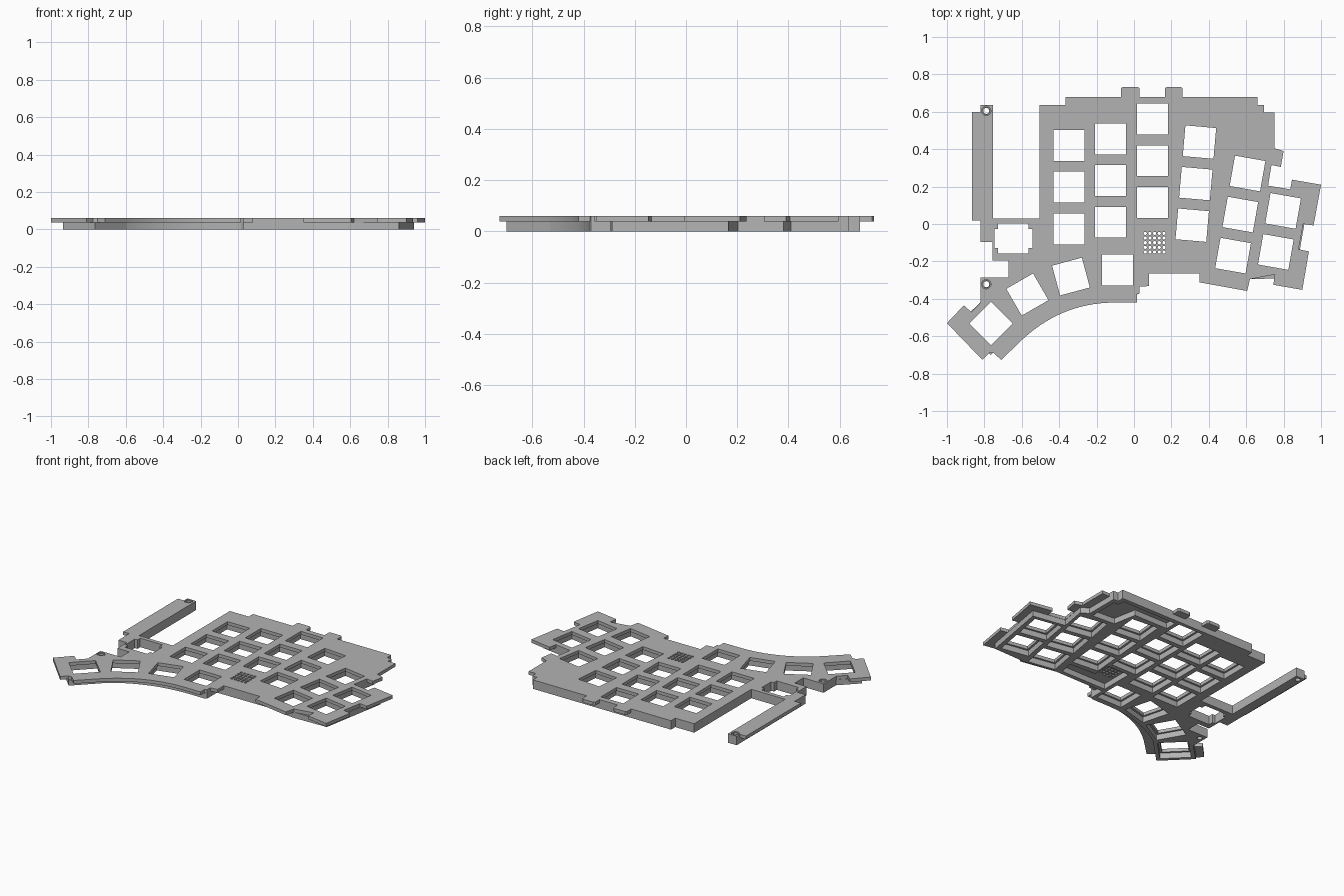
import bpy
from math import sin, cos, radians, pi
from mathutils import Vector

cube = bpy.data.objects.get("Cube")
if cube:
    bpy.data.objects.remove(cube, do_unlink=True)

PITCH = 0.223        # distance between key centres
KEY = 0.165          # key opening in the plate
POCKET = 0.19        # wider clearance below the plate
STEP_Z, TOP_Z = 0.038, 0.06

grey = bpy.data.materials.new("plate grey")
grey.use_nodes = True
grey.diffuse_color = (0.45, 0.45, 0.45, 1)
grey.node_tree.nodes["Principled BSDF"].inputs["Base Color"].default_value = (0.45, 0.45, 0.45, 1)


def square(centre, size, degrees):
    """Corners of a rotated square."""
    a, h = radians(degrees), size / 2
    x, y = centre
    return [(x + h * (i * cos(a) - j * sin(a)), y + h * (i * sin(a) + j * cos(a)))
            for i, j in ((-1, -1), (1, -1), (1, 1), (-1, 1))]


def circle(centre, radius, sides=20):
    return [(centre[0] + radius * cos(2 * pi * i / sides),
             centre[1] + radius * sin(2 * pi * i / sides)) for i in range(sides)]


def arc(start, control, end, steps=20):
    """Quadratic curve used for the thumb arch."""
    a, b, c = Vector(start), Vector(control), Vector(end)
    return [tuple(a * (1 - t) ** 2 + b * 2 * t * (1 - t) + c * t * t)
            for t in (i / steps for i in range(steps + 1))]


def sheet(name, outline, holes, low, high):
    """Extrude an outline with holes between two heights."""
    curve = bpy.data.curves.new(name + " profile", 'CURVE')
    curve.dimensions = '2D'
    curve.fill_mode = 'BOTH'
    curve.extrude = (high - low) / 2
    for loop in [outline] + holes:
        spline = curve.splines.new('POLY')
        spline.points.add(len(loop) - 1)
        for point, (x, y) in zip(spline.points, loop):
            point.co = (x, y, 0, 1)
        spline.use_cyclic_u = True
    helper = bpy.data.objects.new(name + " helper", curve)
    bpy.context.collection.objects.link(helper)
    bpy.context.view_layer.update()
    graph = bpy.context.evaluated_depsgraph_get()
    mesh = bpy.data.meshes.new_from_object(helper.evaluated_get(graph))
    bpy.data.objects.remove(helper, do_unlink=True)
    mesh.name = name
    for face in mesh.polygons:
        face.use_smooth = False
    mesh.materials.clear()
    mesh.materials.append(grey)
    obj = bpy.data.objects.new(name, mesh)
    obj.location.z = (low + high) / 2
    bpy.context.collection.objects.link(obj)
    return obj


# Key positions: finger columns (rear key, tilt, count), then the thumb fan
keys = []
for (x, y), tilt, count in (((-0.347, 0.42), 0, 3), ((-0.125, 0.455), 0, 3),
                            ((0.098, 0.561), 0, 3), ((0.35, 0.438), -5, 3),
                            ((0.607, 0.27), -10, 3), ((0.797, 0.07), -10, 2)):
    a = radians(tilt)
    for row in range(count):
        keys.append(((x + row * PITCH * sin(a), y - row * PITCH * cos(a)), tilt))
thumb = [(-0.088, -0.246), (-0.337, -0.281), (-0.57, -0.377), (-0.765, -0.532)]
keys += [(centre, 15 * i) for i, centre in enumerate(thumb)]

# Knob opening with side notches, speaker grille and screw holes
cx, cy = -0.645, -0.077
knob = []
for sx, sy in ((1, 1), (-1, 1), (-1, -1), (1, -1)):
    corner = [(cx + sx * 0.102, cy + sy * 0.05), (cx + sx * 0.082, cy + sy * 0.05),
              (cx + sx * 0.082, cy + sy * 0.08)]
    knob += corner if sx * sy > 0 else corner[::-1]
grille = [circle((0.11 + i * 0.025, -0.1 + j * 0.025), 0.009, 10)
          for i in range(-2, 3) for j in range(-2, 3)]
screws = [(-0.79, 0.605), (-0.79, -0.322)]

# Edges shared by plate and body around the knob bay
knob_bay = [(-0.82, -0.285), (-0.67, -0.285), (-0.67, -0.195), (-0.757, -0.195),
            (-0.757, -0.095), (-0.82, -0.095)]
inner_bay = [(-0.82, 0.635), (-0.755, 0.635), (-0.755, 0.03), (-0.505, 0.03),
             (-0.505, 0.635), (-0.365, 0.635), (-0.365, 0.68)]

# Top plate with its overhanging tabs
plate_outline = (
    [(-0.865, 0.02), (-0.865, 0.6), (-0.82, 0.6)] + inner_bay
    + [(-0.07, 0.68), (-0.07, 0.725), (-0.06, 0.733), (0.02, 0.733), (0.03, 0.725), (0.03, 0.68),
       (0.165, 0.68), (0.165, 0.725), (0.175, 0.733), (0.25, 0.733), (0.26, 0.725), (0.26, 0.68),
       (0.66, 0.68), (0.66, 0.635), (0.695, 0.635), (0.695, 0.595), (0.75, 0.595),
       (0.75, 0.405), (0.8, 0.39), (0.785, 0.305), (0.735, 0.315), (0.717, 0.205),
       (0.835, 0.185), (0.845, 0.237), (1.0, 0.21), (0.96, -0.008), (0.905, 0.0),
       (0.88, -0.135), (0.935, -0.147), (0.9, -0.352), (0.745, -0.325), (0.753, -0.27),
       (0.62, -0.295), (0.605, -0.358), (0.35, -0.312), (0.35, -0.265), (0.08, -0.265),
       (0.08, -0.332), (0.03, -0.335), (0.03, -0.37), (0.015, -0.375), (0.015, -0.42)]
    + arc((-0.1, -0.42), (-0.4, -0.42), (-0.62, -0.64))
    + [(-0.71, -0.727), (-0.75, -0.69), (-0.775, -0.69), (-0.81, -0.727), (-1.0, -0.53),
       (-0.91, -0.435), (-0.87, -0.47), (-0.82, -0.42)]
    + knob_bay + [(-0.82, 0.02)])
plate_holes = ([square(c, KEY, t) for c, t in keys] + [knob] + grille
               + [circle(s, 0.025) for s in screws])
sheet("top_plate", plate_outline, plate_holes, STEP_Z, TOP_Z)

# Lower body, set in from the tabs, with key pockets and electronics pockets
body_outline = (
    inner_bay
    + [(0.66, 0.68), (0.66, 0.635), (0.695, 0.635), (0.695, 0.41), (0.745, 0.38),
       (0.715, 0.203), (0.94, 0.165), (0.86, -0.288), (0.62, -0.295), (0.4, -0.262),
       (0.03, -0.265), (0.03, -0.37), (0.015, -0.378)]
    + arc((-0.09, -0.378), (-0.38, -0.378), (-0.595, -0.53))
    + [(-0.765, -0.7), (-0.935, -0.53), (-0.82, -0.417)]
    + knob_bay)
rear_pocket = [(0.22, 0.57), (0.22, 0.65), (0.63, 0.65), (0.63, 0.605), (0.665, 0.605),
               (0.665, 0.4), (0.5, 0.41), (0.47, 0.57)]
front_pocket = [(0.035, -0.235), (0.37, -0.235), (0.39, -0.14), (0.2, -0.13),
                (0.2, -0.01), (0.035, -0.01)]
body_holes = ([square(c, POCKET, t) for c, t in keys] + [knob, rear_pocket, front_pocket]
              + [circle(s, 0.016) for s in screws])
sheet("lower_body", body_outline, body_holes, 0, STEP_Z)

# Screw collars sitting in the plate
for i, s in enumerate(screws):
    sheet("screw_collar_%d" % (i + 1), circle(s, 0.022), [circle(s, 0.016)], STEP_Z, TOP_Z - 0.002)
